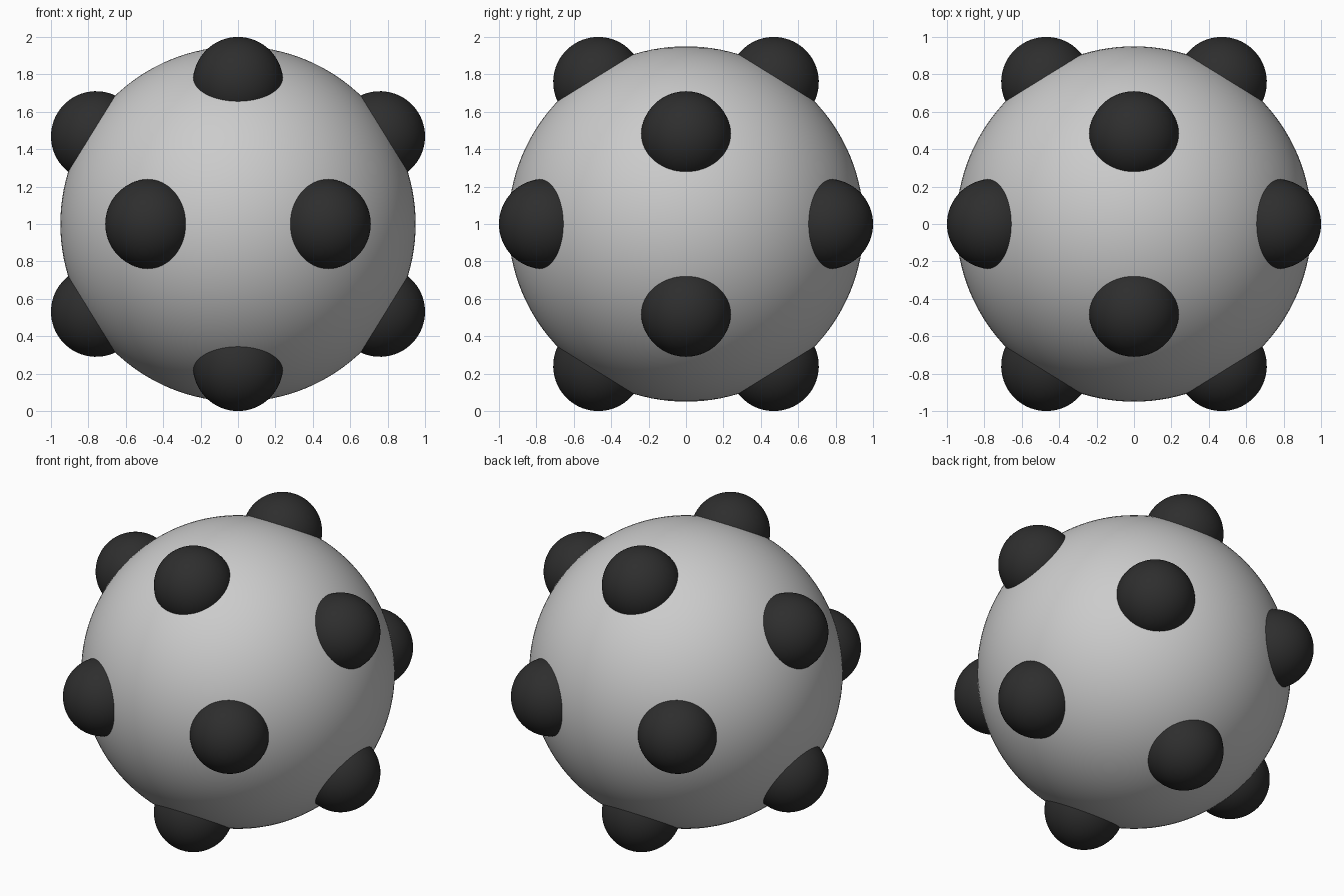
import bpy
from mathutils import Vector

if "Cube" in bpy.data.objects:
    bpy.data.objects.remove(bpy.data.objects["Cube"])

CENTRE = Vector((0, 0, 1))
A, B = 0.759, 0.469          # golden-ratio offsets of the knobs
BODY_R, KNOB_R = 0.95, 0.241

dark = bpy.data.materials.new("dark_knob")
dark.diffuse_color = (0.027, 0.027, 0.027, 1)
dark.use_nodes = True
dark.node_tree.nodes["Principled BSDF"].inputs["Base Color"].default_value = dark.diffuse_color


def ball(name, radius, location, segments, rings, material=None):
    bpy.ops.mesh.primitive_uv_sphere_add(
        segments=segments, ring_count=rings, radius=radius, location=location)
    obj = bpy.context.object
    obj.name = name
    bpy.ops.object.shade_smooth()
    if material:
        obj.data.materials.append(material)
    return obj


# Main body
ball("body", BODY_R, CENTRE, 128, 64)

# Twelve knobs on the corners of an icosahedron
for sa in (1, -1):
    for sb in (1, -1):
        a, b = sa * A, sb * B
        for offset in ((a, 0, b), (b, a, 0), (0, b, a)):
            knob = ball("knob", KNOB_R, CENTRE + Vector(offset), 64, 32, dark)
            # point the pole outwards
            knob.rotation_euler = Vector(offset).to_track_quat('Z', 'Y').to_euler()
